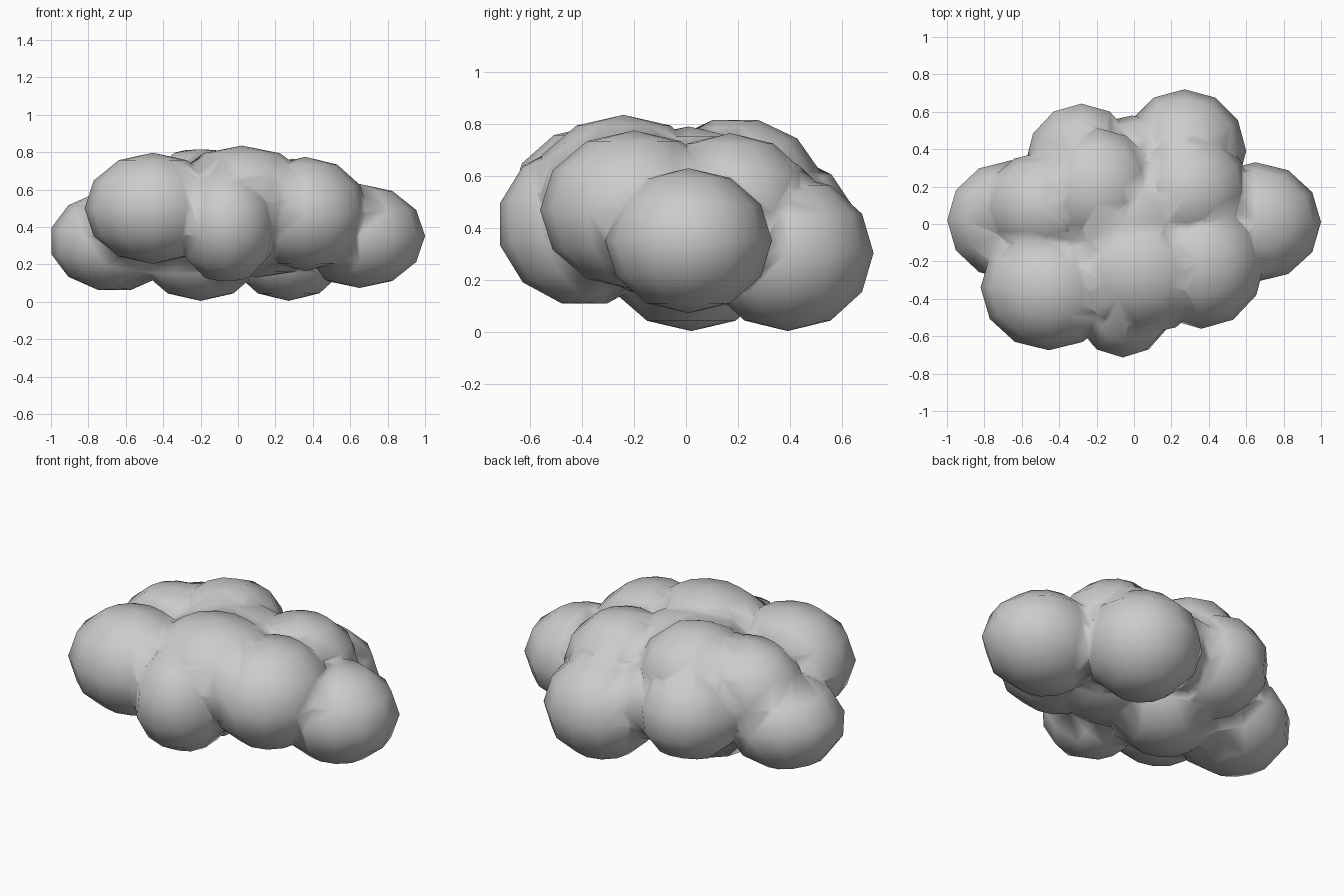
import bpy
from math import radians
from mathutils import Matrix

cube = bpy.data.objects.get("Cube")
if cube:
    bpy.data.objects.remove(cube, do_unlink=True)

# Single soft grey for the whole cloud
grey = bpy.data.materials.new("cloud_grey")
grey.use_nodes = True
colour = (0.6, 0.6, 0.6, 1)
grey.diffuse_color = colour
grey.node_tree.nodes["Principled BSDF"].inputs["Base Color"].default_value = colour


def puff(name, centre, radii, tilt=0, axis="X"):
    """Low-poly ball, tilted, then stretched to its three radii."""
    bpy.ops.mesh.primitive_uv_sphere_add(segments=12, ring_count=6, radius=1)
    ob = bpy.context.object
    ob.name = ob.data.name = name
    ob.data.transform(Matrix.Translation(centre) @ Matrix.Diagonal((*radii, 1))
                      @ Matrix.Rotation(radians(tilt), 4, axis))
    ob.data.materials.append(grey)
    return ob


# Core puff, grown into the cloud by the others
cloud = puff("cloud", (0.02, -0.24, 0.53), (0.41, 0.36, 0.305))

puffs = [
    # Outer ring
    puff("left_puff", (0.65, 0.01, 0.352), (0.35, 0.32, 0.278)),
    puff("right_puff", (-0.66, 0.02, 0.325), (0.35, 0.32, 0.27), 15, "Y"),
    puff("front_right_puff", (-0.455, -0.34, 0.5), (0.365, 0.335, 0.297)),
    puff("front_puff", (-0.06, -0.39, 0.415), (0.28, 0.335, 0.315), 15, "X"),
    puff("front_left_puff", (0.36, -0.2, 0.47), (0.34, 0.36, 0.305)),
    puff("back_left_puff", (0.27, 0.39, 0.305), (0.33, 0.33, 0.3)),
    puff("back_right_puff", (-0.28, 0.325, 0.405), (0.3, 0.33, 0.285), 15, "X"),
    # Upper puffs
    puff("upper_right_puff", (-0.47, 0.09, 0.48), (0.34, 0.3, 0.29)),
    puff("upper_back_puff", (-0.2, 0.19, 0.55), (0.32, 0.335, 0.275), 15, "X"),
    puff("upper_left_puff", (0.29, 0.17, 0.465), (0.33, 0.33, 0.3)),
    # Underside
    puff("lower_puff", (-0.2, 0.02, 0.3), (0.35, 0.34, 0.295)),
    puff("lower_fill", (0.1, -0.05, 0.35), (0.4, 0.35, 0.22)),
    # Fills that soften the valleys between neighbours
    puff("centre_fill", (-0.06, 0.01, 0.5), (0.44, 0.4, 0.29)),
    puff("upper_right_fill", (-0.35, 0.14, 0.5), (0.3, 0.29, 0.28)),
    puff("back_left_fill", (0.27, 0.29, 0.41), (0.28, 0.28, 0.27)),
    puff("back_fill", (-0.01, 0.33, 0.39), (0.3, 0.25, 0.22)),
]

# Fuse the puffs into one skin
for ob in puffs:
    mod = cloud.modifiers.new("join_" + ob.name, "BOOLEAN")
    mod.operation = "UNION"
    mod.solver = "EXACT"
    mod.object = ob
    bpy.context.view_layer.objects.active = cloud
    bpy.ops.object.modifier_apply(modifier=mod.name)
    bpy.data.objects.remove(ob, do_unlink=True)

# Smooth shading everywhere, so the creases read softly
for face in cloud.data.polygons:
    face.use_smooth = True
    face.material_index = 0
